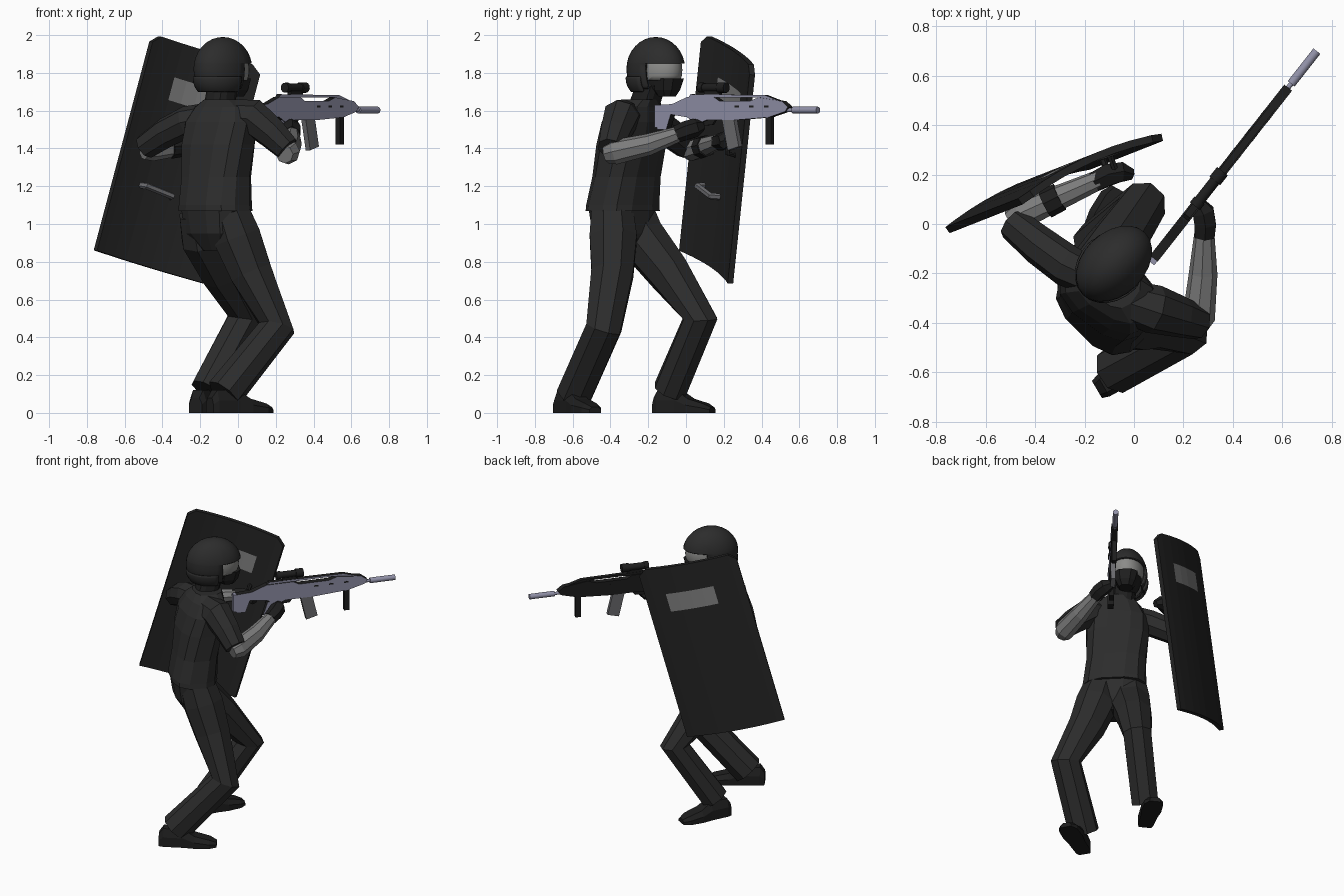
import bpy, bmesh, math
from mathutils import Vector, Matrix

cube = bpy.data.objects.get("Cube")
if cube:
    bpy.data.objects.remove(cube, do_unlink=True)


def material(name, *rgb):
    m = bpy.data.materials.new(name)
    m.use_nodes = True
    m.diffuse_color = (*rgb, 1)
    m.node_tree.nodes["Principled BSDF"].inputs["Base Color"].default_value = (*rgb, 1)
    return m


suit = material("suit charcoal", .025, .025, .025)
black = material("matte black", .013, .013, .013)
shield_mat = material("shield black", .017, .017, .017)
sleeve = material("sleeve grey", .20, .20, .20)
steel = material("lavender steel", .29, .29, .40)
glass = material("visor grey", .26, .26, .25)
pane = material("window grey", .21, .21, .21)
mag_grey = material("magazine grey", .15, .15, .16)


def finish(name, bm, *mats, smooth=False):
    bmesh.ops.recalc_face_normals(bm, faces=bm.faces)
    me = bpy.data.meshes.new(name)
    bm.to_mesh(me)
    bm.free()
    ob = bpy.data.objects.new(name, me)
    bpy.context.collection.objects.link(ob)
    for m in mats:
        me.materials.append(m)
    if smooth:
        bpy.ops.object.select_all(action="DESELECT")
        ob.select_set(True)
        bpy.context.view_layer.objects.active = ob
        bpy.ops.object.shade_smooth_by_angle(angle=math.radians(40))
    return ob


def loft(name, rings, mat, smooth=False):
    """Skin a list of equal-length rings and cap both ends."""
    bm = bmesh.new()
    loops = [[bm.verts.new(p) for p in ring] for ring in rings]
    n = len(loops[0])
    for a, b in zip(loops, loops[1:]):
        for i in range(n):
            bm.faces.new((a[i], a[(i + 1) % n], b[(i + 1) % n], b[i]))
    bm.faces.new(loops[0])
    bm.faces.new(loops[-1])
    return finish(name, bm, mat, smooth=smooth)


def limb(name, path, mat, sides=8, smooth=False):
    """Tube through (x, y, z, radius) points; the frame is carried along without twist."""
    pts = [Vector(p[:3]) for p in path]
    rings = []
    last = Vector((0, 0, 1 if pts[-1].z > pts[0].z else -1))
    q = Matrix.Identity(3).to_quaternion()
    for i, p in enumerate(pts):
        t = (pts[min(i + 1, len(pts) - 1)] - pts[max(i - 1, 0)]).normalized()
        q = last.rotation_difference(t) @ q
        last = t
        rings.append([p + q @ Vector((math.cos(a), math.sin(a), 0)) * path[i][3]
                      for a in (math.tau * (k + .5) / sides for k in range(sides))])
    return loft(name, rings, mat, smooth)


def slices(name, rows, mat, sides=12, power=.75):
    """Horizontal rounded-box slices: z, x, y, width, depth, turn in degrees."""
    rings = []
    for z, x, y, w, d, turn in rows:
        r = Matrix.Rotation(math.radians(-turn), 3, "Z")
        ring = []
        for k in range(sides):
            a = math.tau * (k + .5) / sides
            c, s = math.cos(a), math.sin(a)
            ring.append(r @ Vector((math.copysign(abs(c) ** power, c) * w / 2,
                                    math.copysign(abs(s) ** power, s) * d / 2, 0)) + Vector((x, y, z)))
        rings.append(ring)
    return loft(name, rings, mat)


# Torso, pelvis and neck
slices("vest", [(1.07, -.12, -.335, .42, .30, 45), (1.10, -.12, -.335, .41, .30, 45),
                (1.25, -.115, -.315, .39, .28, 42), (1.42, -.105, -.29, .41, .29, 37),
                (1.54, -.09, -.275, .40, .27, 33), (1.62, -.075, -.265, .32, .22, 32),
                (1.66, -.075, -.24, .20, .18, 35)], suit)
slices("pelvis", [(.86, -.10, -.33, .15, .17, 45), (.95, -.12, -.335, .34, .25, 45),
                  (1.09, -.125, -.34, .37, .28, 45)], suit)
slices("neck", [(1.6, -.10, -.23, .15, .16, 45), (1.76, -.08, -.18, .14, .15, 45)], black)

# Legs and boots
limb("right_trouser", [(-.05, -.39, 1.06, .12), (-.005, -.385, .93, .135), (.07, -.39, .74, .12),
                       (.205, -.435, .45, .10), (-.075, -.59, .10, .10)], suit)
limb("left_trouser", [(-.20, -.28, 1.06, .12), (-.175, -.24, .93, .135), (-.08, -.09, .74, .118),
                      (.035, .075, .50, .097), (-.165, -.085, .12, .092)], suit)


def boot(name, heel, toe):
    heel, toe = Vector((*heel, 0)), Vector((*toe, 0))
    side = (toe - heel).normalized().cross(Vector((0, 0, 1)))
    rings = []
    for t, w, h in [(0, .04, .08), (.08, .05, .12), (.42, .055, .12), (.62, .065, .075),
                    (.88, .06, .05), (1, .035, .03)]:
        c = heel.lerp(toe, t)
        rings.append([c + side * (w * k) + Vector((0, 0, z)) for k, z in
                      [(-1, 0), (1, 0), (1, h * .55), (.6, h), (-.6, h), (-1, h * .55)]])
    loft(name, rings, black)


boot("right_boot", (-.15, -.67), (.17, -.48))
boot("left_boot", (-.225, -.16), (-.06, .14))

# Arms
limb("right_upper_arm", [(-.03, -.31, 1.575, .085), (.08, -.345, 1.565, .10), (.18, -.375, 1.48, .085),
                         (.26, -.40, 1.40, .07)], suit)
limb("left_upper_arm", [(-.14, -.23, 1.57, .075), (-.27, -.17, 1.54, .085), (-.38, -.09, 1.485, .08),
                        (-.49, -.0, 1.41, .068)], suit)
limb("right_forearm", [(.245, -.42, 1.37, .05), (.262, -.38, 1.38, .066), (.28, -.20, 1.42, .058),
                       (.285, -.03, 1.48, .04)], sleeve)
limb("left_forearm", [(-.50, .01, 1.385, .045), (-.46, .035, 1.39, .058), (-.32, .10, 1.41, .052),
                      (-.14, .18, 1.44, .04)], sleeve)
limb("right_glove", [(.285, -.05, 1.475, .046), (.288, .0, 1.495, .05), (.28, .05, 1.51, .05),
                     (.26, .085, 1.52, .03)], black, 6)
limb("left_glove", [(-.16, .17, 1.435, .045), (-.10, .20, 1.44, .05), (-.05, .21, 1.44, .045),
                    (-.01, .20, 1.42, .025)], black, 6)
limb("arm_strap", [(-.36, .08, 1.405, .060), (-.30, .11, 1.413, .058)], black)

# Head: built along local +y, then turned to face its way
TURN = Matrix.Translation((-.08, -.16, 1.82)) @ Matrix.Rotation(math.radians(-45), 4, "Z")


def dome(name, scale, offset, keep, cuts, mat, thick):
    bm = bmesh.new()
    bmesh.ops.create_uvsphere(bm, u_segments=24, v_segments=16, radius=1)
    bmesh.ops.transform(bm, verts=bm.verts, matrix=Matrix.Translation(offset) @ Matrix.Diagonal((*scale, 1)))
    for co, no in cuts:
        bmesh.ops.bisect_plane(bm, geom=bm.verts[:] + bm.edges[:] + bm.faces[:],
                               plane_co=co, plane_no=no, dist=1e-5)
    bmesh.ops.delete(bm, geom=[f for f in bm.faces if not keep(f.calc_center_median())], context="FACES")
    bmesh.ops.transform(bm, verts=bm.verts, matrix=TURN)
    ob = finish(name, bm, mat, smooth=True)
    if thick:
        mod = ob.modifiers.new("thickness", "SOLIDIFY")
        mod.thickness = thick
    return ob


dome("helmet", (.128, .18, .17), (0, 0, 0),
     lambda c: c.z > .03 or (c.y < .04 and c.z > -.105),
     [((0, 0, .03), (0, 0, 1)), ((0, 0, -.105), (0, 0, 1)), ((0, .04, 0), (0, 1, 0))], suit, .014)
dome("neck_guard", (.133, .165, .12), (0, -.015, -.05), lambda c: c.y < .01 and -.12 < c.z < -.04,
     [((0, 0, -.12), (0, 0, 1)), ((0, 0, -.04), (0, 0, 1)), ((0, .01, 0), (0, 1, 0))], suit, .012)
dome("masked_face", (.092, .135, .145), (0, .0, -.005), lambda c: True, [], black, 0)
dome("visor", (.112, .165, .15), (0, .0, -.005), lambda c: c.y > .04 and -.06 < c.z < .035,
     [((0, 0, -.06), (0, 0, 1)), ((0, 0, .035), (0, 0, 1)), ((0, .04, 0), (0, 1, 0))], glass, .006)
slices("chin_guard", [(1.675, -.015, -.10, .09, .09, 45), (1.71, -.015, -.10, .13, .14, 45),
                      (1.77, -.01, -.09, .16, .15, 45)], black, 8)

# Shield: curved panel with a window, measured across (u) and up (v)
CORNER, ACROSS, UP = Vector((-.755, -.025, .86)), Vector((.575, .26, -.175)), Vector((.305, .12, 1.145))
OUT = UP.cross(ACROSS).normalized()


def on_shield(u, v, out=0):
    return CORNER + ACROSS * u + UP * v + OUT * (out + .04 * (1 - (2 * u - 1) ** 2))


us = [0, .07, .18, .29, .41, .53, .66, .78, .92, 1]
vs = [0, .25, .5, .74, .845, .965, 1]
bm = bmesh.new()
grid = [[bm.verts.new(on_shield(u, v)) for u in us] for v in vs]
for j in range(len(vs) - 1):
    for i in range(len(us) - 1):
        a, b, c, d = grid[j][i], grid[j][i + 1], grid[j + 1][i + 1], grid[j + 1][i]
        if j == len(vs) - 2 and i in (0, len(us) - 2):      # clipped top corners
            f = bm.faces.new((a, b, c) if i == 0 else (a, b, d))
        else:
            f = bm.faces.new((a, b, c, d))
        f.material_index = int(.29 <= us[i] < .78 and vs[j] == .74)
bmesh.ops.delete(bm, geom=[v for v in bm.verts if not v.link_faces], context="VERTS")
shield = finish("shield", bm, shield_mat, pane)
mod = shield.modifiers.new("thickness", "SOLIDIFY")
mod.thickness, mod.offset = .03, 0
limb("shield_handle", [(*on_shield(u, v, o), .018) for u, v, o in
                       [(.25, .34, 0), (.27, .34, -.06), (.52, .33, -.06), (.54, .33, 0)]], mag_grey, 6)
limb("shield_grip", [(*on_shield(u, v, o), .014) for u, v, o in
                     [(.8, .56, 0), (.8, .57, -.06), (.8, .66, -.06), (.8, .67, 0)]], black, 6)

# Rifle frame: length along the barrel, height, and offset to its right side
BUTT = Vector((.08, -.14, 0))
ALONG = Vector((.618, .786, 0)).normalized()
RIGHT = ALONG.cross(Vector((0, 0, 1)))


def gun(l, z, s=0):
    return BUTT + ALONG * l + RIGHT * s + Vector((0, 0, z))


def plate(name, outline, half, *mats):
    """Extruded side outline; the right-hand face takes the first material."""
    ob = loft(name, [[gun(l, z, s) for l, z in outline] for s in (-half, half)], mats[0])
    if len(mats) > 1:
        ob.data.materials.append(mats[1])
        for p in ob.data.polygons:
            p.material_index = int(p.normal.dot(RIGHT) < .5)
    return ob


def bar(name, l0, l1, z0, z1, half, *mats):
    return plate(name, [(l0, z0), (l1, z0), (l1, z1), (l0, z1)], half, *mats)


plate("rifle_body", [(.0, 1.50), (.06, 1.50), (.09, 1.58), (.2, 1.565), (.27, 1.53), (.33, 1.55), (.52, 1.55),
                     (.75, 1.565), (.86, 1.595), (.88, 1.62), (.84, 1.65), (.68, 1.67), (.62, 1.65),
                     (.42, 1.65), (.38, 1.672), (.2, 1.672), (.1, 1.635), (.0, 1.63)], .02, steel, black)
bar("butt_pad", -.02, .0, 1.51, 1.63, .018, steel)
plate("carry_rail", [(.2, 1.665), (.42, 1.671), (.66, 1.671), (.8, 1.645), (.84, 1.645), (.72, 1.682), (.22, 1.687)],
      .014, steel, black)
plate("pistol_grip", [(.21, 1.55), (.27, 1.55), (.24, 1.46), (.18, 1.46)], .016, steel, black)
plate("trigger_guard", [(.27, 1.55), (.38, 1.55), (.36, 1.525), (.29, 1.52)], .008, black)
plate("magazine", [(.43, 1.56), (.51, 1.56), (.545, 1.41), (.47, 1.39)], .015, mag_grey)
bar("foregrip", .725, .76, 1.42, 1.57, .014, black)
bar("scope_mount", .31, .41, 1.68, 1.71, .012, black)
for l in (.52, .62, .72):
    bar("rifle_vent", l, l + .03, 1.618, 1.628, .0205, black)


def tube(name, l0, l1, z, r, mat):
    limb(name, [(*gun(l, z), r) for l in (l0, l1)], mat, 12, True)


tube("scope", .28, .44, 1.722, .022, black)
tube("scope_lens_end", .40, .45, 1.722, .028, black)
tube("scope_eye_end", .27, .30, 1.722, .026, black)
tube("barrel", .86, .92, 1.603, .010, steel)
tube("silencer", .90, 1.068, 1.603, .018, steel)
